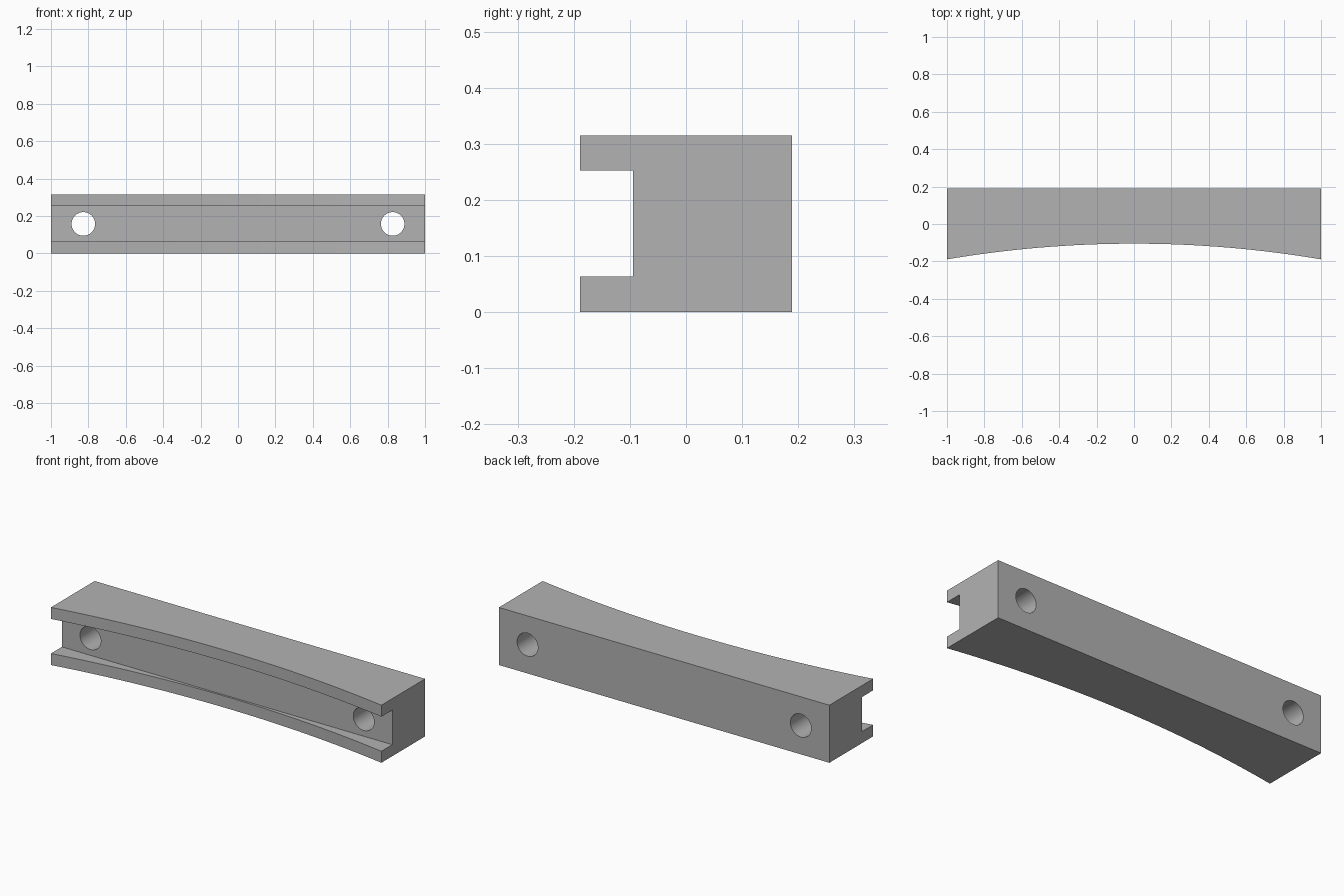
import bpy, bmesh, math

cube = bpy.data.objects.get("Cube")
if cube:
    bpy.data.objects.remove(cube, do_unlink=True)

HEIGHT, BACK, LIP_END, LIP_MID = 0.315, 0.189, -0.189, -0.105
FLOOR, GROOVE_LOW, GROOVE_HIGH = -0.0945, 0.063, 0.252
HOLE_X, HOLE_R = 0.827, 0.063
SEGMENTS = 32

grey = bpy.data.materials.new("plain grey")
grey.use_nodes = True
colour = (0.448, 0.448, 0.448, 1)
grey.diffuse_color = colour
grey.node_tree.nodes["Principled BSDF"].inputs["Base Color"].default_value = colour


def prism(name, outline, low, high):
    """Extrude an xy outline from z = low to z = high."""
    bm = bmesh.new()
    face = bm.faces.new([bm.verts.new((x, y, low)) for x, y in outline])
    new = bmesh.ops.extrude_face_region(bm, geom=[face])["geom"]
    top = [v for v in new if isinstance(v, bmesh.types.BMVert)]
    bmesh.ops.translate(bm, verts=top, vec=(0, 0, high - low))
    bmesh.ops.recalc_face_normals(bm, faces=bm.faces)
    mesh = bpy.data.meshes.new(name)
    bm.to_mesh(mesh)
    bm.free()
    mesh.materials.append(grey)
    obj = bpy.data.objects.new(name, mesh)
    bpy.context.collection.objects.link(obj)
    return obj


def cut(target, cutter):
    """Subtract the cutter from the target, then discard it."""
    cutter.hide_render = True
    mod = target.modifiers.new(cutter.name, 'BOOLEAN')
    mod.operation = 'DIFFERENCE'
    mod.solver = 'EXACT'
    mod.object = cutter
    bpy.ops.object.select_all(action='DESELECT')
    bpy.context.view_layer.objects.active = target
    target.select_set(True)
    bpy.ops.object.modifier_apply(modifier=mod.name)
    bpy.data.objects.remove(cutter, do_unlink=True)


# Bar with a concave circular front
sag = LIP_MID - LIP_END
radius = (1 + sag * sag) / (2 * sag)
half_angle = math.asin(1 / radius)
angles = [half_angle * (2 * i / SEGMENTS - 1) for i in range(SEGMENTS + 1)]
arc = [(radius * math.sin(a), LIP_MID - radius * (1 - math.cos(a))) for a in angles]
bar = prism("grooved_bar", arc + [(1, BACK), (-1, BACK)], 0, HEIGHT)

# Flat-bottomed groove along the front
groove = prism("groove_cutter", [(-2, -1), (2, -1), (2, FLOOR), (-2, FLOOR)],
               GROOVE_LOW, GROOVE_HIGH)
cut(bar, groove)

# Bolt holes through to the back
for side in (-1, 1):
    circle = [(HOLE_R * math.cos(math.tau * i / 48), HOLE_R * math.sin(math.tau * i / 48))
              for i in range(48)]
    hole = prism("hole_cutter", circle, -1, 1)
    hole.rotation_euler.x = math.pi / 2
    hole.location = (side * HOLE_X, 0, HEIGHT / 2)
    bpy.context.view_layer.update()
    cut(bar, hole)

bpy.ops.object.shade_smooth_by_angle(angle=math.radians(30))
